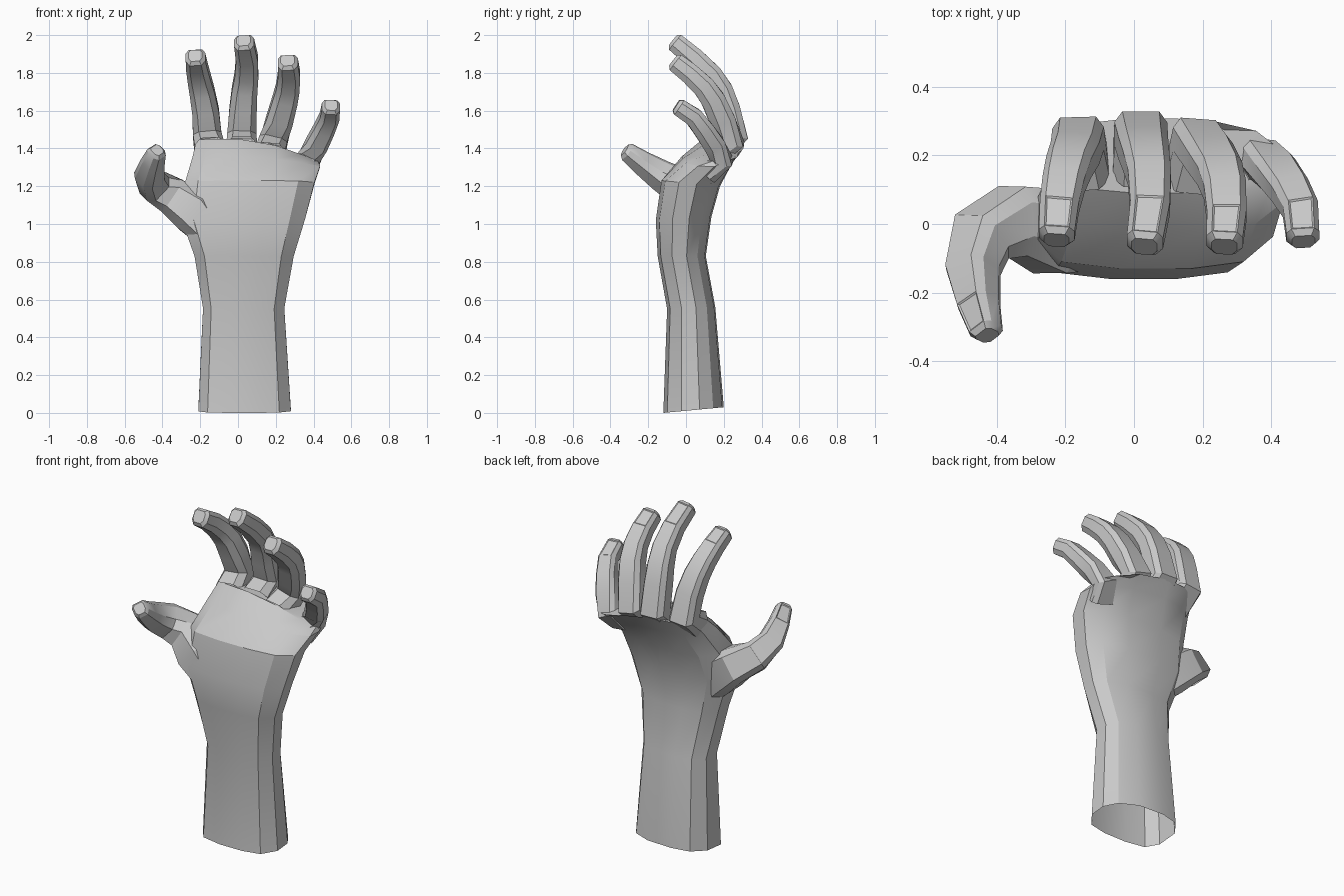
import bpy, bmesh, math
from mathutils import Vector

old = bpy.data.objects.get("Cube")
if old:
    bpy.data.objects.remove(old, do_unlink=True)

GREY = (0.588, 0.588, 0.588, 1)
clay = bpy.data.materials.new("plain grey")
clay.use_nodes = True
clay.diffuse_color = GREY
bsdf = next(n for n in clay.node_tree.nodes if n.type == "BSDF_PRINCIPLED")
bsdf.inputs["Base Color"].default_value = GREY


def loft(bm, rings):
    """Skin a list of point rings, cap the last one and leave the first open."""
    loops = [[bm.verts.new(p) for p in ring] for ring in rings]
    n = len(loops[0])
    bands = []
    for low, high in zip(loops, loops[1:]):
        bands.append([bm.faces.new((low[i], low[(i + 1) % n], high[(i + 1) % n], high[i]))
                      for i in range(n)])
    bm.faces.new(loops[-1])
    return bands


def finish(bm, name, angle):
    """Turn the bmesh into an object, smooth except at sharp edges."""
    bmesh.ops.recalc_face_normals(bm, faces=bm.faces[:])
    mesh = bpy.data.meshes.new(name)
    bm.to_mesh(mesh)
    bm.free()
    mesh.materials.append(clay)
    mesh.shade_smooth()
    mesh.set_sharp_from_angle(angle=math.radians(angle))
    obj = bpy.data.objects.new(name, mesh)
    bpy.context.scene.collection.objects.link(obj)
    return obj


# Forearm and palm: one flattened outline carried upward
OUTLINE = [(-1, -.45), (-.8, -.87), (-.3, -1), (.3, -1), (.75, -.87), (1, -.4),
           (1, .2), (.8, .65), (.35, .95), (-.3, 1), (-.75, .85), (-1, .35)]


def arm_ring(left, right, front, back, z_front, z_back, drop):
    ring = []
    for u, v in OUTLINE:
        x = (left + right) / 2 + u * (right - left) / 2
        y = (front + back) / 2 + v * (back - front) / 2
        z = (z_front + z_back) / 2 + v * (z_back - z_front) / 2
        ring.append((x, y, z - drop * max(u, 0)))
    return ring


bm = bmesh.new()
loft(bm, [arm_ring(*r) for r in (
    (-.21, .28, -.12, .2, 0, .03, 0),
    (-.185, .245, -.1, .155, .55, .56, 0),
    (-.23, .295, -.15, .105, .83, .83, 0),
    (-.3, .355, -.16, .135, 1.02, 1.04, 0),
    (-.28, .405, -.13, .18, 1.23, 1.2, 0),
    (-.24, .435, -.02, .26, 1.36, 1.35, .05),
    (-.22, .42, .09, .31, 1.45, 1.44, .11))])
finish(bm, "forearm_and_palm", 28)

# Digits: chamfered section with a fuller pad side, swept along a bent path
SECTION = [(.6, -1.25), (1, -.6), (1, .5), (.7, 1), (-.7, 1), (-1, .5), (-1, -.6), (-.6, -1.25)]


def digit(name, path, widths, side_hint, flatness):
    pts = [Vector(p) for p in path]
    last = len(pts) - 1
    rings = []

    def section(centre, tangent, w):
        side = (side_hint - tangent * side_hint.dot(tangent)).normalized()
        up = tangent.cross(side)
        rings.append([centre + side * u * w + up * v * w * flatness for u, v in SECTION])

    for i, p in enumerate(pts):
        tangent = (pts[min(i + 1, last)] - pts[max(i - 1, 0)]).normalized()
        section(p, tangent, widths[i])
    section(pts[-1] + tangent * .018, tangent, widths[-1] * .7)  # blunt tip
    bm = bmesh.new()
    bands = loft(bm, rings)
    bmesh.ops.recalc_face_normals(bm, faces=bm.faces[:])
    # Nail bed: inset on the upper side of the last segment
    bmesh.ops.inset_individual(bm, faces=[bands[last - 1][3]], thickness=.007, depth=-.004)
    return finish(bm, name, 30)


def taper(start, end, count):
    return [start + (end - start) * i / (count - 1) for i in range(count)]


FINGERS = {
    "index_finger": (.08, .052, [
        (-.15, .15, 1.39), (-.163, .25, 1.47), (-.172, .21, 1.6), (-.19, .17, 1.7),
        (-.205, .12, 1.77), (-.218, .05, 1.835), (-.225, -.03, 1.885)]),
    "middle_finger": (.082, .053, [
        (.02, .16, 1.39), (.02, .265, 1.47), (.027, .225, 1.61), (.035, .19, 1.71),
        (.045, .14, 1.79), (.047, .05, 1.88), (.032, -.05, 1.963)]),
    "ring_finger": (.08, .053, [
        (.17, .14, 1.36), (.187, .245, 1.44), (.22, .2, 1.55), (.25, .15, 1.66),
        (.265, .1, 1.73), (.27, .025, 1.8), (.264, -.05, 1.858)]),
    "little_finger": (.068, .048, [
        (.34, .12, 1.27), (.372, .195, 1.34), (.415, .155, 1.42), (.455, .1, 1.5),
        (.485, .045, 1.57), (.492, -.035, 1.622)]),
}
for name, (base, tip, path) in FINGERS.items():
    digit(name, path, taper(base, tip, len(path)), Vector((1, 0, 0)), .85)

# Thumb, with a broad root that swells out of the palm
digit("thumb", [(-.12, -.03, .93), (-.23, -.01, 1.06), (-.35, .02, 1.15), (-.445, -.03, 1.205),
                (-.472, -.13, 1.26), (-.455, -.23, 1.325), (-.433, -.31, 1.383)],
      [.09, .12, .1, .084, .07, .055, .043], Vector((1, 0, 1)), .9)
